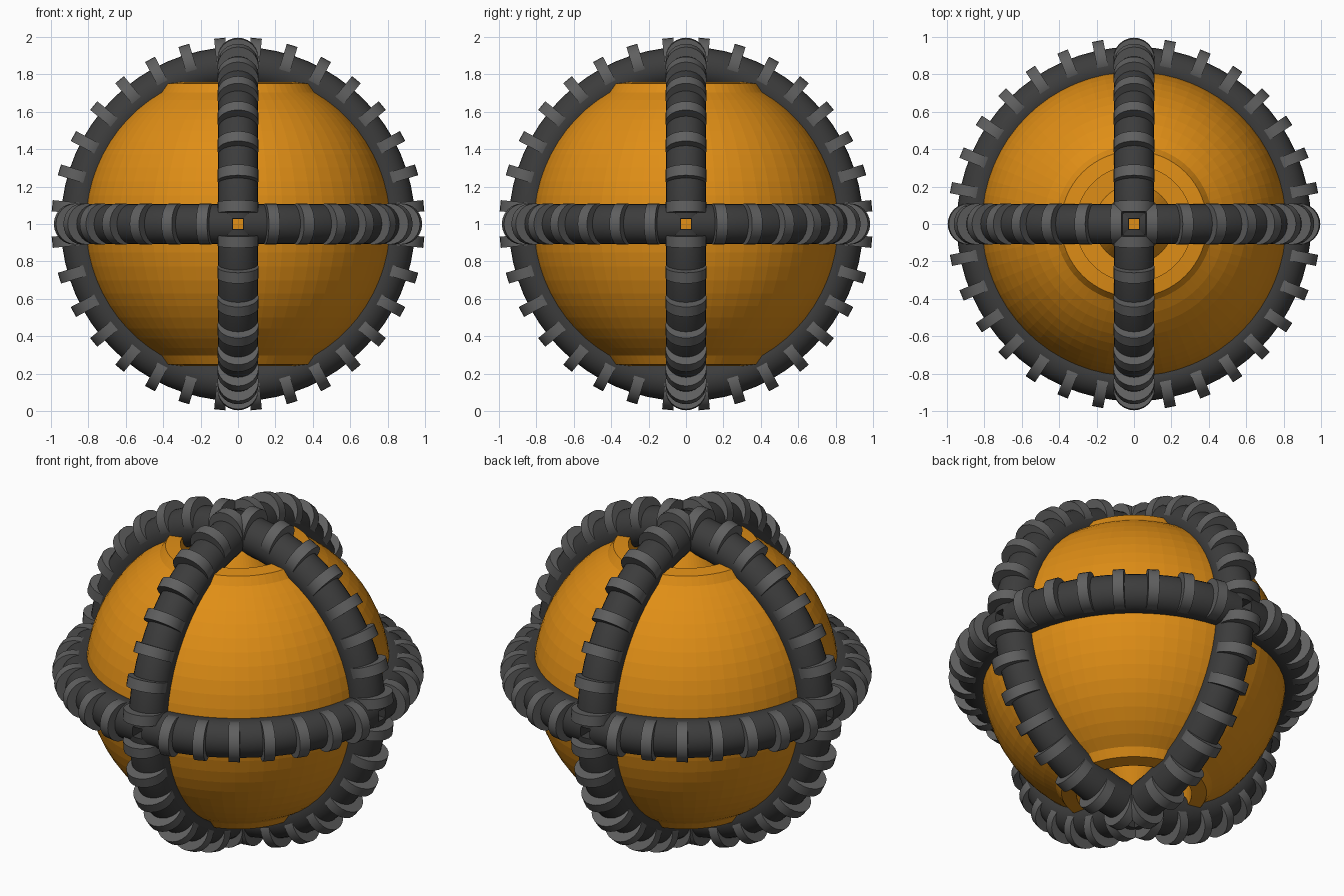
import bpy, bmesh, math
from mathutils import Matrix, Vector

if "Cube" in bpy.data.objects:
    bpy.data.objects.remove(bpy.data.objects["Cube"])


def material(name, rgb):
    m = bpy.data.materials.new(name)
    m.diffuse_color = (*rgb, 1)
    m.use_nodes = True
    m.node_tree.nodes["Principled BSDF"].inputs["Base Color"].default_value = m.diffuse_color
    return m


ORANGE = material("orange", (0.74, 0.27, 0.008))
DARK = material("dark_grey", (0.045, 0.045, 0.045))
LIGHT = material("mid_grey", (0.115, 0.115, 0.115))
CENTRE = Vector((0, 0, 1))


def finish(bm, name, mat, smooth=0):
    bmesh.ops.recalc_face_normals(bm, faces=bm.faces[:])
    me = bpy.data.meshes.new(name)
    bm.to_mesh(me)
    bm.free()
    me.materials.append(mat)
    ob = bpy.data.objects.new(name, me)
    ob.location = CENTRE
    bpy.context.collection.objects.link(ob)
    if smooth:
        bpy.ops.object.select_all(action='DESELECT')
        ob.select_set(True)
        bpy.context.view_layer.objects.active = ob
        bpy.ops.object.shade_smooth_by_angle(angle=math.radians(smooth))
    return ob


def bridge(bm, rings):
    for a, b in zip(rings, rings[1:]):
        n = len(a)
        for i in range(n):
            bm.faces.new((a[i], a[(i + 1) % n], b[(i + 1) % n], b[i]))


# orange ball: sphere, raised collar, open recess and inner cone at each pole
R, SEGS = 0.82, 64
top = [(0.42, 0.704), (0.39, 0.75), (0.31, 0.76), (0.31, 0.62), (0.21, 0.62),
       (0.134, 0.76), (0.08, 0.85)]
lat = math.acos(0.42 / R)
arc = [(R * math.cos(t), R * math.sin(t))
       for t in (lat * k / 11 for k in range(-10, 11))]
profile = [(r, -z) for r, z in reversed(top)] + arc + top
bm = bmesh.new()
rings = [[bm.verts.new((r * math.cos(2 * math.pi * i / SEGS),
                        r * math.sin(2 * math.pi * i / SEGS), z))
          for i in range(SEGS)] for r, z in profile]
bridge(bm, rings)
bm.faces.new(rings[0])
bm.faces.new(rings[-1])
finish(bm, "ball", ORANGE)

# orientations taking a ring in the xy plane to the three planes
PLANES = {
    "equator": Matrix.Identity(3),
    "front_hoop": Matrix.Rotation(math.pi / 2, 3, 'X'),
    "side_hoop": Matrix.Rotation(math.pi / 2, 3, 'Y'),
}
SIDES, STEP = 24, math.radians(11.25)


def circle(bm, rot, ang, rho, rad, shift=0.0):
    """Cross-section of a hoop at an angle, shifted along the tangent."""
    out = Vector((math.cos(ang), math.sin(ang), 0))
    tan = Vector((-math.sin(ang), math.cos(ang), 0))
    vs = []
    for i in range(SIDES):
        t = 2 * math.pi * i / SIDES
        p = out * (rho + rad * math.cos(t)) + tan * shift
        p.z += rad * math.sin(t)
        vs.append(bm.verts.new(rot @ p))
    return vs


def capped(bm, rings):
    bridge(bm, rings)
    bm.faces.new(rings[0])
    bm.faces.new(rings[-1])


for name, rot in PLANES.items():
    # four tube arcs, leaving a small square gap at every crossing
    bm = bmesh.new()
    gap = math.radians(1.8)
    for q in range(4):
        a0 = q * math.pi / 2 + gap
        span = math.pi / 2 - 2 * gap
        capped(bm, [circle(bm, rot, a0 + span * k / 16, 0.84, 0.107)
                    for k in range(17)])
    finish(bm, name + "_tube", DARK, 30)

    # raised bands, offset outward from the tube
    bm = bmesh.new()
    for k in range(32):
        if name == "equator":
            if k % 8 == 0:
                continue
            ang = k * STEP
        else:
            ang = (k + 0.5) * STEP
        capped(bm, [circle(bm, rot, ang, 0.888, 0.11, s) for s in (-0.03, 0.03)])
    finish(bm, name + "_bands", LIGHT, 30)
